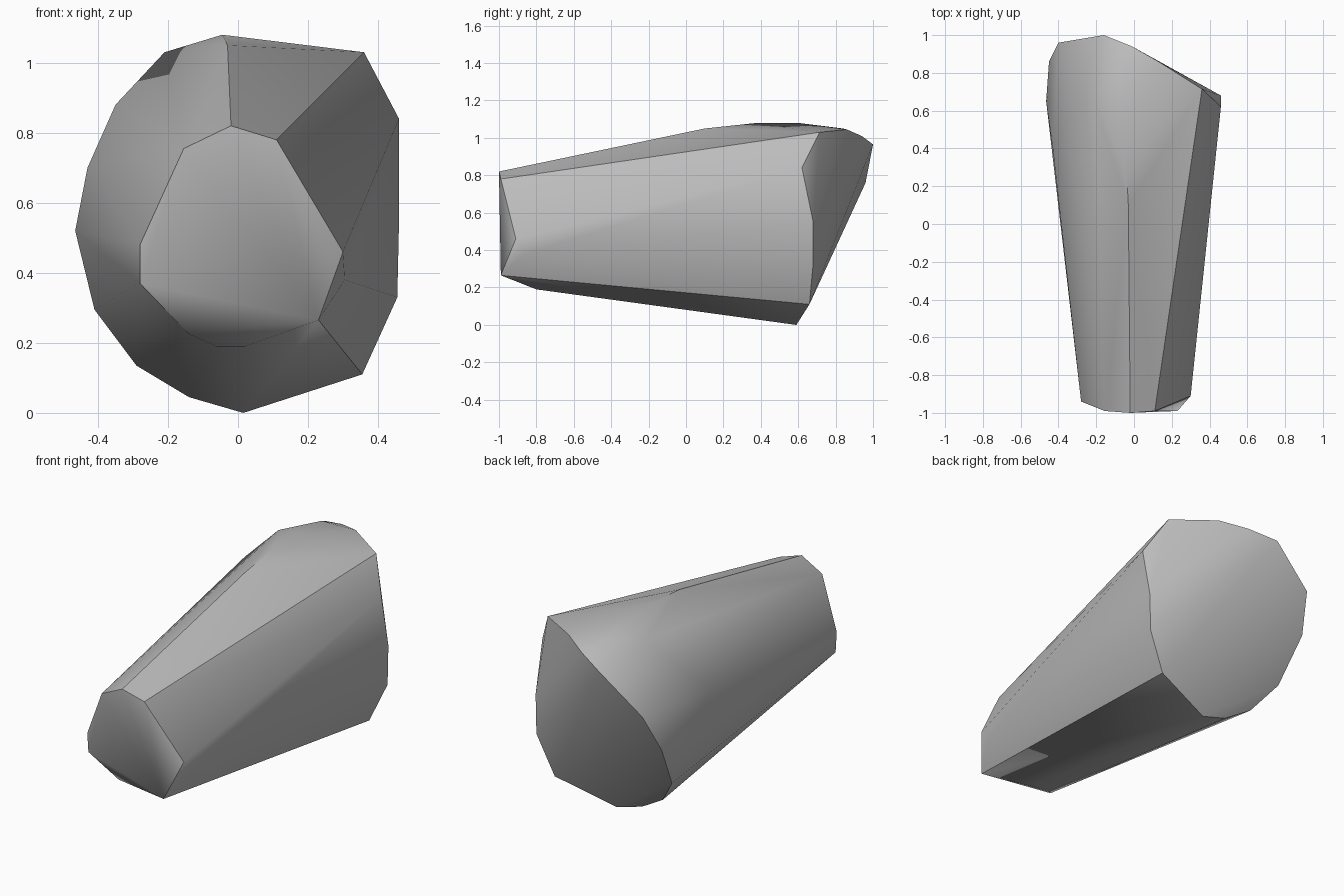
import bpy, bmesh, math

cube = bpy.data.objects.get("Cube")
if cube:
    bpy.data.objects.remove(cube)

grey = bpy.data.materials.new("plain_grey")
grey.use_nodes = True
colour = (0.5, 0.5, 0.5, 1)
grey.diffuse_color = colour
grey.node_tree.nodes["Principled BSDF"].inputs["Base Color"].default_value = colour

# Narrow front rim
front_rim = [
    (-.02, -1, .82), (.11, -.99, .78), (.3, -.91, .46), (.305, -.86, .38),
    (.23, -.99, .265), (.02, -.8, .19), (-.06, -.8, .19), (-.14, -.86, .225),
    (-.28, -.93, .37), (-.28, -.94, .48), (-.155, -.99, .755),
]
# Wide slanted back rim
back_rim = [
    (.36, .715, 1.03), (.46, .62, .84), (.46, .68, .55), (.455, .68, .33),
    (.355, .66, .11), (.015, .59, 0), (-.14, .59, .045), (-.29, .62, .135),
    (-.41, .71, .295), (-.45, .86, .55), (-.4, .96, .76), (-.16, 1, .965),
    (-.01, .94, 1.01), (.13, .86, 1.045),
]
# Swelling along the top and the right flank
bulge = [
    (-.03, .1, 1.05), (-.045, .38, 1.08), (-.045, .6, 1.08), (-.07, .84, 1.05),
    (-.21, .66, 1.03), (-.35, .56, .88), (-.43, .4, .7), (-.465, .65, .52),
]

# Faceted body stretched tightly over the rims and swelling
bm = bmesh.new()
for point in front_rim + back_rim + bulge:
    bm.verts.new(point)
hull = bmesh.ops.convex_hull(bm, input=bm.verts)
loose = {g for g in hull["geom_interior"] + hull["geom_unused"]
         if isinstance(g, bmesh.types.BMVert)}
bmesh.ops.delete(bm, geom=list(loose), context="VERTS")
bmesh.ops.recalc_face_normals(bm, faces=bm.faces)

mesh = bpy.data.meshes.new("tapered_body")
bm.to_mesh(mesh)
bm.free()
mesh.materials.append(grey)
body = bpy.data.objects.new("tapered_body", mesh)
bpy.context.collection.objects.link(body)

# Smooth sides with crisp rims
bpy.ops.object.select_all(action="DESELECT")
body.select_set(True)
bpy.context.view_layer.objects.active = body
bpy.ops.object.shade_smooth_by_angle(angle=math.radians(35))
